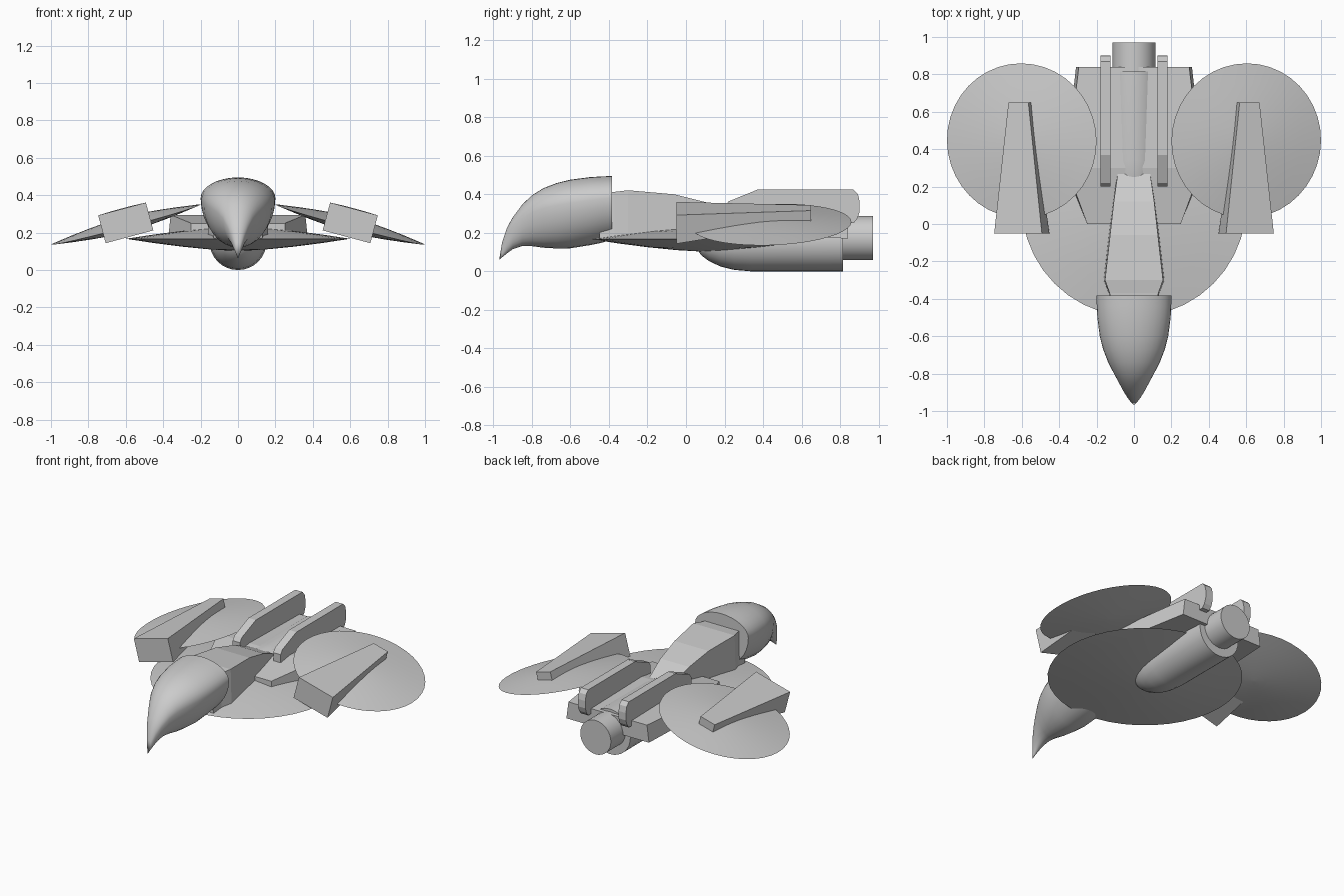
import bpy, bmesh
from math import sin, cos, pi, radians
from mathutils import Vector, Matrix

if "Cube" in bpy.data.objects:
    bpy.data.objects.remove(bpy.data.objects["Cube"])


def make(name, rings, smooth=False, matrix=None, tip=None):
    """Loft a list of closed rings; the ends are capped, or joined to a tip point."""
    bm = bmesh.new()
    loops = [[bm.verts.new(p) for p in r] for r in rings]
    n = len(loops[0])
    for a, b in zip(loops, loops[1:]):
        for i in range(n):
            j = (i + 1) % n
            bm.faces.new((a[i], a[j], b[j], b[i]))
    if tip:
        t = bm.verts.new(tip)
        for i in range(n):
            bm.faces.new((t, loops[0][(i + 1) % n], loops[0][i]))
    else:
        bm.faces.new(loops[0])
    bm.faces.new(loops[-1])
    bmesh.ops.recalc_face_normals(bm, faces=bm.faces)
    if matrix:
        bm.transform(matrix)
    me = bpy.data.meshes.new(name)
    bm.to_mesh(me)
    bm.free()
    ob = bpy.data.objects.new(name, me)
    bpy.context.collection.objects.link(ob)
    if smooth:
        bpy.ops.object.select_all(action='DESELECT')
        ob.select_set(True)
        bpy.context.view_layer.objects.active = ob
        bpy.ops.object.shade_smooth_by_angle(angle=radians(35))
    return ob


def mirror(ob):
    ob.modifiers.new("mirror", 'MIRROR').use_axis[0] = True


def lens(name, radius, height, matrix):
    """Thin double-domed disc."""
    fr = [.02, .25, .5, .75, 1]
    prof = [(f, 1 - f ** 1.5) for f in fr]
    prof += [(f, -(1 - f ** 1.5)) for f in fr[-2::-1]]
    rings = [[(radius * f * cos(2 * pi * i / 40), radius * f * sin(2 * pi * i / 40), height * h)
              for i in range(40)] for f, h in prof]
    return make(name, rings, True, matrix)


def box_ring(y, w0, w1, z0, z1):
    """Rectangular section: half widths at the bottom and the top."""
    return [(-w0, y, z0), (w0, y, z0), (w1, y, z1), (-w1, y, z1)]


def circle_ring(y, r, zc, n=32):
    return [(r * cos(2 * pi * i / n), y, zc + r * sin(2 * pi * i / n)) for i in range(n)]


# Central saucer
lens("main_saucer", .6, .065, Matrix.Translation((0, .105, .167)))

# Drooping side saucers
tilt = Matrix.Rotation(radians(15), 4, 'Y')
mirror(lens("side_saucer", .414, .042,
            Matrix.Translation((.6, .445, .243)) @ tilt @ Matrix.Rotation(radians(2), 4, 'X')))

# Tapered pods on the side saucers
pod = []
for y, cx, cz, w, h in ((-.05, .6, .252, .132, .077), (.65, .61, .30, .055, .031)):
    c = Vector((cx, y, cz))
    pod.append([c + tilt @ Vector((a * w, 0, b * h)) for a, b in ((-1, -1), (1, -1), (1, 1), (-1, 1))])
mirror(make("side_pod", pod))

# Beaked head: y, half width, bottom, top
head = [(-.955, .015, .073, .15), (-.93, .034, .093, .225), (-.9, .053, .115, .28),
        (-.85, .08, .132, .347), (-.8, .107, .131, .395), (-.74, .138, .123, .432),
        (-.67, .165, .119, .459), (-.6, .183, .12, .476), (-.5, .196, .136, .489),
        (-.44, .199, .148, .493), (-.383, .2, .165, .495)]
rings = []
for y, w, b, t in head:
    zc = b + .66 * (t - b)
    ring = []
    for i in range(32):
        a = 2 * pi * i / 32
        ring.append((w * cos(a), y, zc + sin(a) * (t - zc if sin(a) > 0 else zc - b)))
    rings.append(ring)
make("head", rings, True, tip=(0, -.97, .06))

# Sloping neck
make("neck", [box_ring(-.45, .13, .12, .17, .41), box_ring(-.37, .135, .13, .17, .413),
              box_ring(-.3, .162, .155, .17, .421), box_ring(-.06, .135, .128, .18, .4),
              box_ring(.12, .112, .108, .2, .355), box_ring(.28, .09, .085, .22, .285)])

# Rear deck plate
make("rear_deck", [box_ring(0, .25, .25, .20, .25), box_ring(.3, .37, .36, .20, .295),
                   box_ring(.84, .31, .295, .17, .285)])

# Twin fins
side = [(.2, .25), (.2, .335), (.22, .363), (.37, .424), (.87, .424), (.893, .4),
        (.902, .36), (.902, .31), (.89, .275), (.87, .25)]
mirror(make("fin", [[(x, y, z) for y, z in side] for x in (.125, .18)]))

# Belly engine with a rounded nose
engine = [(.055, .035), (.08, .07), (.12, .1), (.18, .128), (.25, .145), (.34, .153)]
make("belly_engine", [circle_ring(y, r, .153) for y, r in engine]
     + [circle_ring(.815, .153, .153)], True, tip=(0, .045, .153))

# Exhaust nozzle
make("exhaust_nozzle", [circle_ring(.78, .115, .173), circle_ring(.97, .115, .173)], True)
